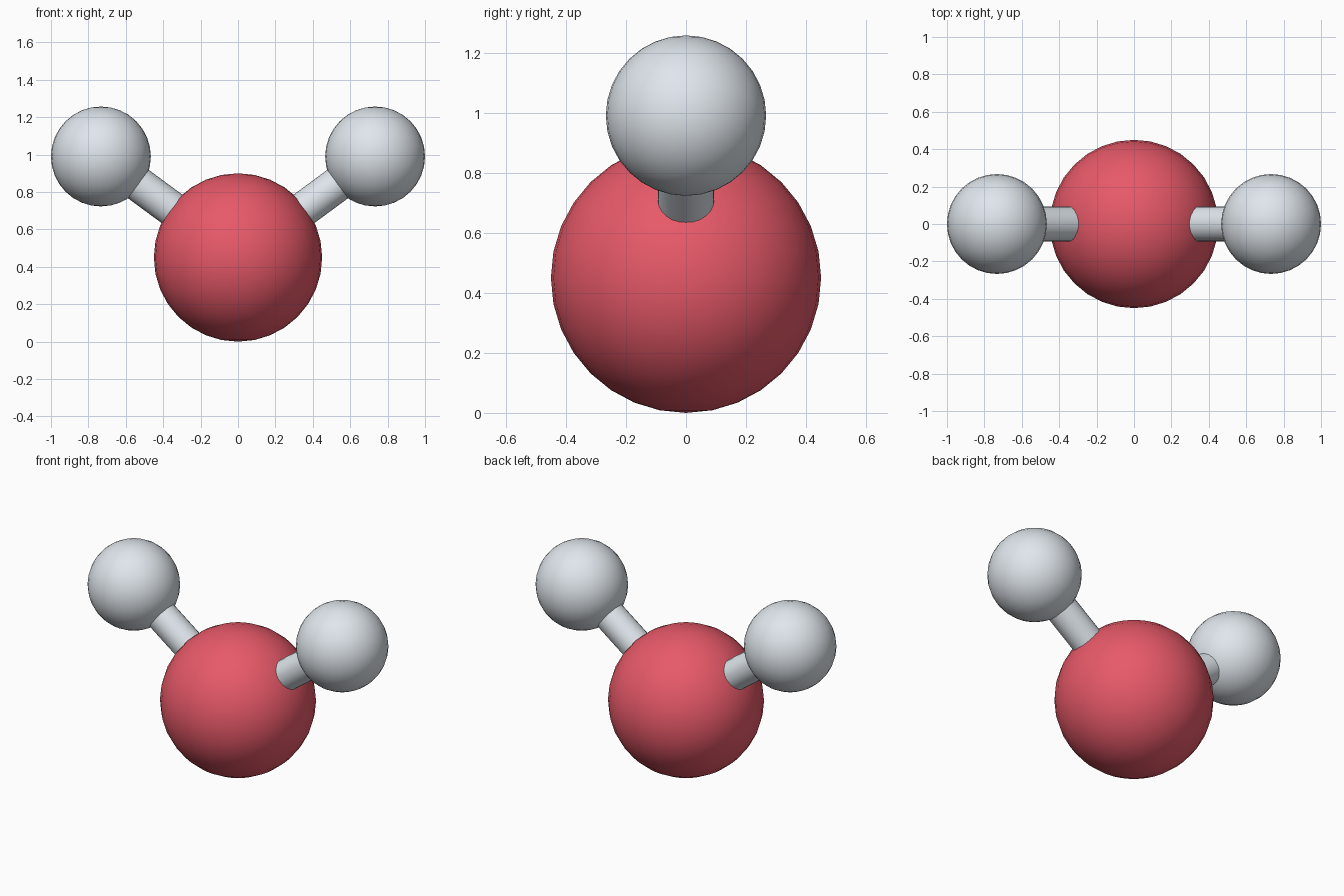
import bpy
import math
from mathutils import Vector

if "Cube" in bpy.data.objects:
    bpy.data.objects.remove(bpy.data.objects["Cube"])

CENTRE = Vector((0, 0, 0.45))
BIG_R, SMALL_R, BOND_R = 0.45, 0.267, 0.094


def material(name, colour):
    mat = bpy.data.materials.new(name)
    mat.diffuse_color = colour
    mat.use_nodes = True
    mat.node_tree.nodes["Principled BSDF"].inputs["Base Color"].default_value = mat.diffuse_color
    return mat


def finish(name, mat=None):
    ob = bpy.context.object
    ob.name = name
    bpy.ops.object.shade_smooth_by_angle(angle=math.radians(40))
    if mat:
        ob.data.materials.append(mat)


def ball(name, loc, radius, mat=None):
    bpy.ops.mesh.primitive_uv_sphere_add(segments=32, ring_count=16, radius=radius, location=loc)
    finish(name, mat)


def rod(name, a, b, radius, mat=None):
    d = b - a
    bpy.ops.mesh.primitive_cylinder_add(vertices=24, radius=radius, depth=d.length,
                                        location=(a + b) / 2,
                                        rotation=d.to_track_quat('Z', 'Y').to_euler())
    finish(name, mat)


red = material("red", (0.8, 0.1, 0.14, 1))
white = material("pale_grey", (0.74, 0.79, 0.84, 1))

# Large central atom
ball("central_atom", CENTRE, BIG_R, red)

# Two small atoms, each joined to the centre by a bond
for side, s in (("left", -1), ("right", 1)):
    outer = Vector((s * 0.733, 0, 0.99))
    ball(side + "_atom", outer, SMALL_R, white)
    rod(side + "_bond", CENTRE, outer, BOND_R, white)
